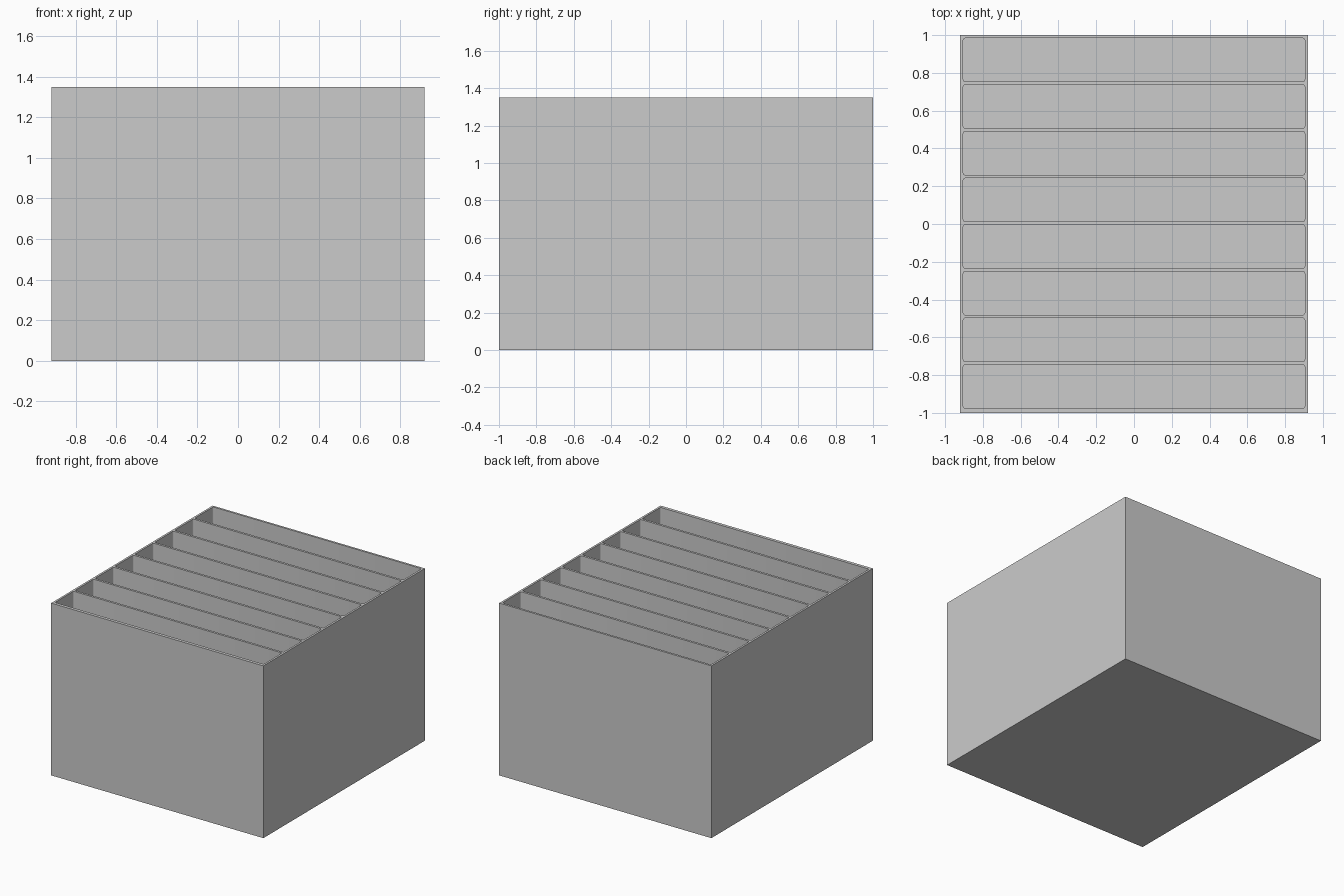
import bpy
import bmesh

# Remove the default cube
default = bpy.data.objects.get("Cube")
if default:
    bpy.data.objects.remove(default, do_unlink=True)

WIDTH, DEPTH, HEIGHT = 1.84, 2.0, 1.35
SLOTS, PITCH, SLOT_DEPTH = 8, 0.247, 0.2295
SLOT_WIDTH, FIRST_Y, FLOOR = 1.808, -0.975, 0.016
CORNER = 0.01

grey = bpy.data.materials.new("light_grey")
grey.use_nodes = True
grey.diffuse_color = (0.6, 0.6, 0.6, 1)
grey.node_tree.nodes["Principled BSDF"].inputs["Base Color"].default_value = (0.6, 0.6, 0.6, 1)


def add_box(bm, x0, x1, y0, y1, z0, z1, radius=0):
    """Add a box, optionally with rounded upright edges."""
    verts = bmesh.ops.create_cube(bm, size=1)["verts"]
    for v in verts:
        v.co = (x1 if v.co.x > 0 else x0,
                y1 if v.co.y > 0 else y0,
                z1 if v.co.z > 0 else z0)
    if radius:
        edges = {e for v in verts for e in v.link_edges}
        upright = [e for e in edges
                   if abs(e.verts[0].co.z - e.verts[1].co.z) > 0.1]
        bmesh.ops.bevel(bm, geom=upright, offset=radius, segments=4,
                        profile=0.5, affect='EDGES')


def make_object(name, bm):
    mesh = bpy.data.meshes.new(name)
    bm.to_mesh(mesh)
    bm.free()
    mesh.materials.append(grey)
    obj = bpy.data.objects.new(name, mesh)
    bpy.context.collection.objects.link(obj)
    return obj


# Outer block
bm = bmesh.new()
add_box(bm, -WIDTH / 2, WIDTH / 2, -DEPTH / 2, DEPTH / 2, 0, HEIGHT)
box = make_object("divided_box", bm)

# Row of compartment cutters, open at the top
bm = bmesh.new()
for i in range(SLOTS):
    y = FIRST_Y + i * PITCH
    add_box(bm, -SLOT_WIDTH / 2, SLOT_WIDTH / 2, y, y + SLOT_DEPTH,
            FLOOR, HEIGHT + 0.2, CORNER)
cutter = make_object("compartment_cutter", bm)
cutter.hide_render = True

# Carve the compartments and discard the cutter
cut = box.modifiers.new("compartments", 'BOOLEAN')
cut.operation = 'DIFFERENCE'
cut.solver = 'EXACT'
cut.object = cutter
bpy.context.view_layer.objects.active = box
box.select_set(True)
bpy.ops.object.modifier_apply(modifier=cut.name)
bpy.data.objects.remove(cutter, do_unlink=True)
bpy.ops.object.shade_smooth_by_angle(angle=0.6)
